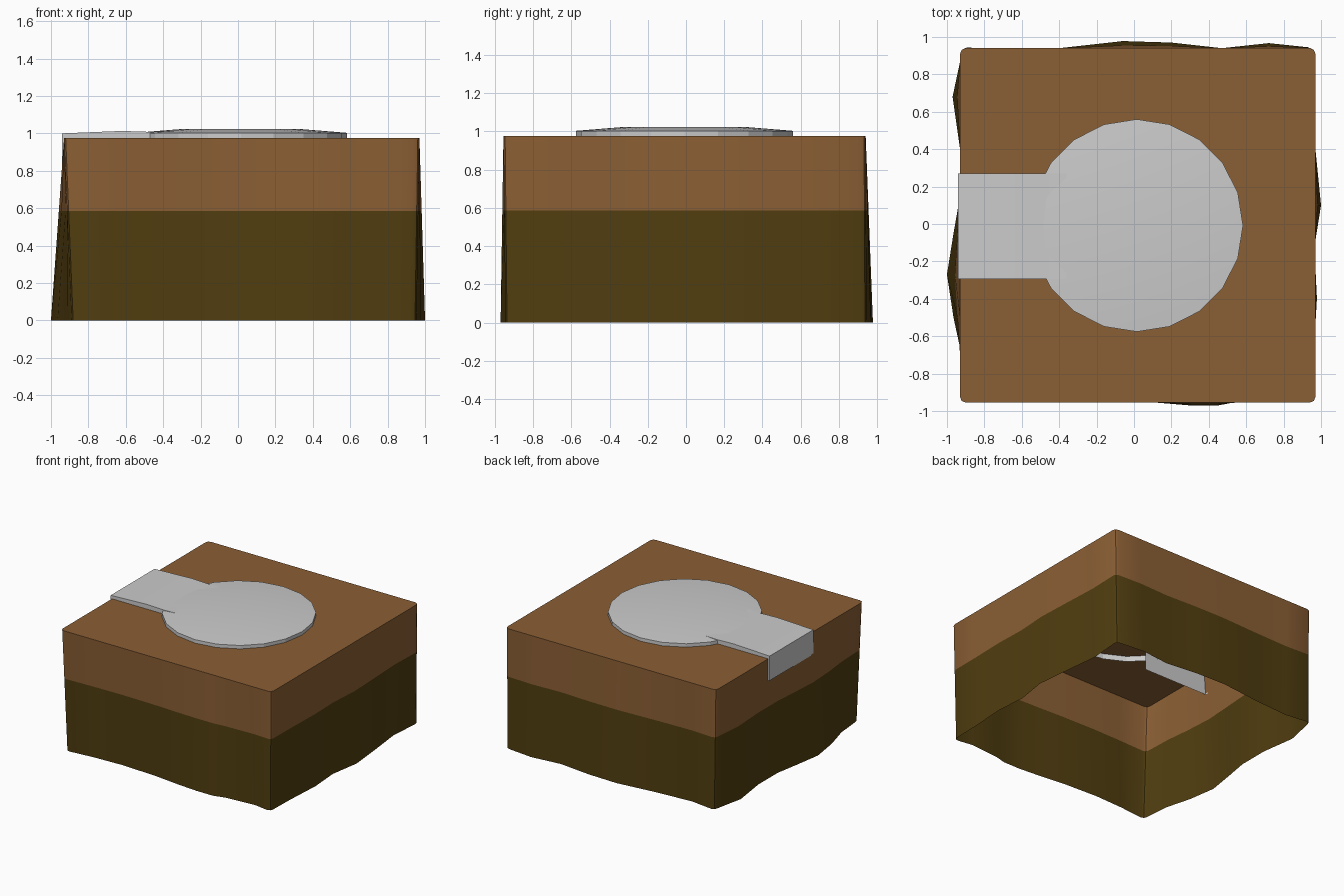
import bpy, math
from mathutils import Vector

if "Cube" in bpy.data.objects:
    bpy.data.objects.remove(bpy.data.objects["Cube"])


def material(name, rgb):
    m = bpy.data.materials.new(name)
    m.diffuse_color = (*rgb, 1)
    m.use_nodes = True
    m.node_tree.nodes["Principled BSDF"].inputs["Base Color"].default_value = m.diffuse_color
    return m


def make(name, verts, faces, mat=None, angle=30):
    me = bpy.data.meshes.new(name)
    me.from_pydata(verts, [], faces)
    me.update()
    ob = bpy.data.objects.new(name, me)
    bpy.context.collection.objects.link(ob)
    if mat:
        me.materials.append(mat)
    bpy.context.view_layer.objects.active = ob
    ob.select_set(True)
    bpy.ops.object.shade_smooth_by_angle(angle=math.radians(angle))
    ob.select_set(False)
    return ob


def bridge(n, a, b):
    # quads between two closed rings starting at indices a (lower) and b (upper)
    return [(a + i, a + (i + 1) % n, b + (i + 1) % n, b + i) for i in range(n)]


# Block outline: straight rounded square on top, uneven edge at the bottom
X0, X1, Y0, Y1, R = -0.93, 0.97, -0.955, 0.94, 0.03
TOP, BAND = 0.975, 0.585
# each side, counter-clockwise: (position along the side, outward bulge at the bottom)
front = [(-0.65, -0.03), (-0.4, -0.04), (-0.1, -0.025), (0.12, 0.0), (0.3, 0.015),
         (0.45, 0.015), (0.55, -0.01), (0.8, -0.03)]
right = [(-0.7, -0.01), (-0.4, 0.008), (-0.15, -0.01), (0.1, 0.03), (0.4, 0.0), (0.66, -0.03)]
back = [(0.72, 0.027), (0.47, 0.0), (0.2, 0.03), (-0.06, 0.038), (-0.4, 0.0), (-0.7, -0.02)]
left = [(0.68, 0.04), (0.4, 0.0), (0.15, 0.0), (-0.05, 0.035), (-0.27, 0.07),
        (-0.5, 0.035), (-0.7, -0.02)]

ring = []  # (top xy, bottom xy)


def corner(cx, cy, start, bottom_shift):
    for k in range(3):
        a = math.radians(start + 45 * k)
        p = Vector((cx + R * math.cos(a), cy + R * math.sin(a)))
        ring.append((p, p + Vector(bottom_shift)))


corner(X0 + R, Y0 + R, 180, (0.04, 0.01))
ring += [(Vector((t, Y0)), Vector((t, Y0 - o))) for t, o in front]
corner(X1 - R, Y0 + R, 270, (-0.015, 0.01))
ring += [(Vector((X1, t)), Vector((X1 + o, t))) for t, o in right]
corner(X1 - R, Y1 - R, 0, (-0.01, 0.005))
ring += [(Vector((t, Y1)), Vector((t, Y1 + o))) for t, o in back]
corner(X0 + R, Y1 - R, 90, (0.01, 0.005))
ring += [(Vector((X0, t)), Vector((X0 - o, t))) for t, o in left]


def level(z):
    return [(*b.lerp(t, z / TOP), z) for t, b in ring]


n = len(ring)
soil = material("soil_brown", (0.26, 0.115, 0.035))
earth = material("dark_earth", (0.082, 0.048, 0.005))

# Open-bottomed block: dark lower band, brown upper band with the top
make("lower_ground", level(0) + level(BAND), bridge(n, 0, n), earth)
make("upper_ground", level(BAND) + level(TOP), bridge(n, 0, n) + [tuple(range(n, 2 * n))], soil)

# Round landing pad: 20 sides, slightly domed, with a skirt and open underside
N, CX, CY = 20, 0.015, -0.008


def circle(r, z):
    return [(CX + r * math.cos(2 * math.pi * i / N), CY + r * math.sin(2 * math.pi * i / N), z)
            for i in range(N)]


make("landing_pad", circle(0.568, 0.93) + circle(0.568, 1.003) + circle(0.32, 1.023),
     bridge(N, 0, N) + bridge(N, N, 2 * N) + [tuple(range(2 * N, 3 * N))], angle=15)

# Approach path running over the left edge, with deep side walls
stations = [(-0.942, 1.0), (-0.62, 1.013), (-0.47, 1.008), (-0.36, 1.012)]
verts, faces = [], []
for x, z in stations:
    verts += [(x, -0.293, 0.8), (x, -0.293, z), (x, 0.27, z), (x, 0.27, 0.8)]
for s in range(len(stations) - 1):
    a, b = 4 * s, 4 * s + 4
    faces += [(a + k, b + k, b + k + 1, a + k + 1) for k in range(3)]
faces.append((0, 1, 2, 3))
make("approach_path", verts, faces, angle=20)
